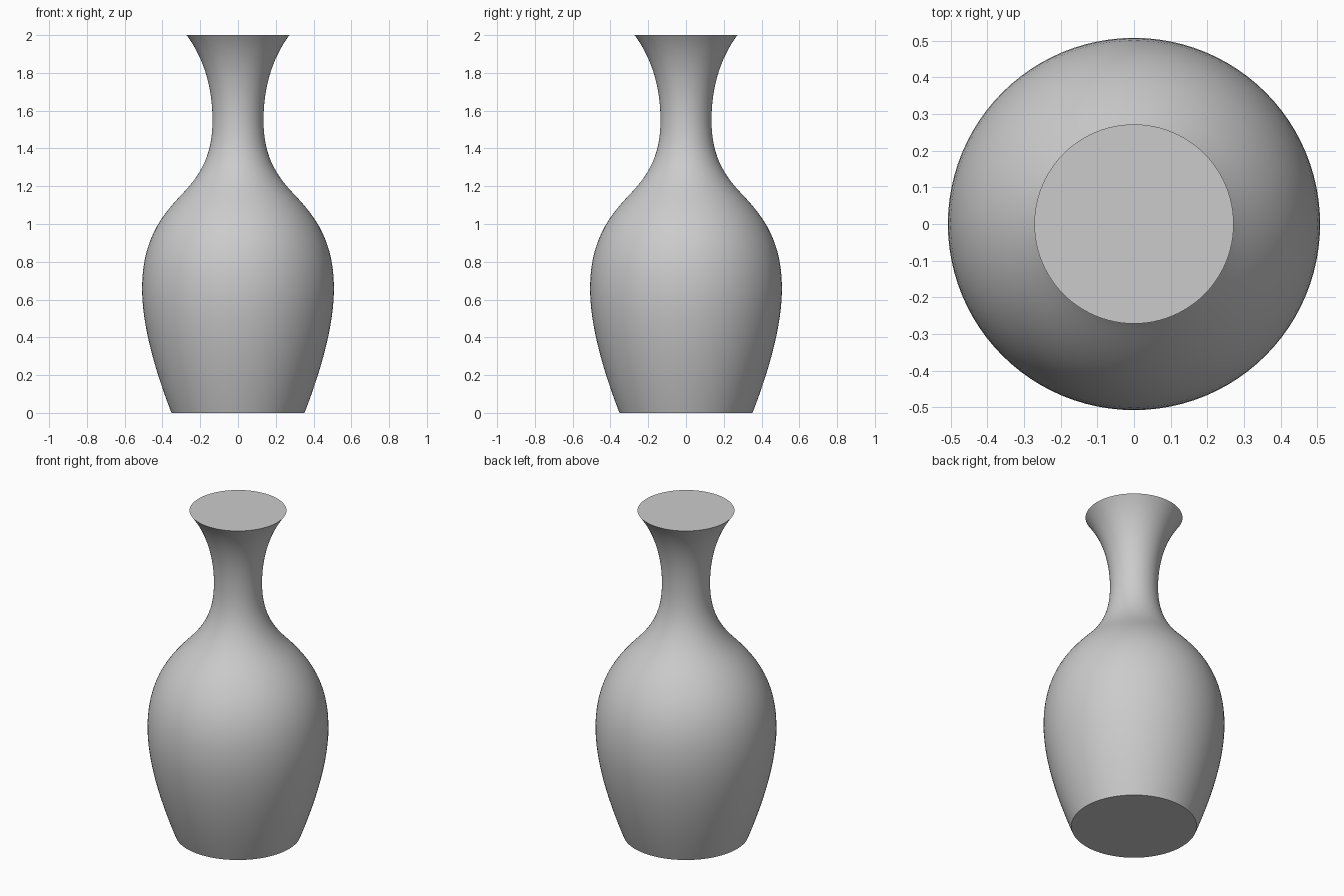
import bpy
import bmesh
import math
from mathutils import Vector
from mathutils.geometry import interpolate_bezier

default = bpy.data.objects.get("Cube")
if default:
    bpy.data.objects.remove(default, do_unlink=True)

# Grey clay material
clay = bpy.data.materials.new("grey clay")
clay.use_nodes = True
colour = (0.6, 0.6, 0.6, 1)
clay.diffuse_color = colour
clay.node_tree.nodes["Principled BSDF"].inputs["Base Color"].default_value = colour

# Side profile as (radius, height): knot, handle, handle, knot ...
profile = [
    (0.352, 0), (0.43, 0.2), (0.508, 0.45),          # foot
    (0.508, 0.66), (0.508, 0.92), (0.40, 1.05),      # belly
    (0.29, 1.165), (0.18, 1.28), (0.135, 1.39),      # shoulder
    (0.135, 1.55), (0.135, 1.74), (0.19, 1.89),      # neck
    (0.272, 2),                                      # rim
]
knots = [Vector((r, 0, z)) for r, z in profile]
outline = [knots[0]]
for i in range(0, len(knots) - 1, 3):
    outline += interpolate_bezier(*knots[i:i + 4], 14)[1:]

# Solid vase body: turned profile with flat caps at foot and rim
SIDES = 96
bm = bmesh.new()
rings = []
for p in outline:
    angles = [2 * math.pi * k / SIDES for k in range(SIDES)]
    rings.append([bm.verts.new((p.x * math.cos(a), p.x * math.sin(a), p.z)) for a in angles])
for low, high in zip(rings, rings[1:]):
    for k in range(SIDES):
        n = (k + 1) % SIDES
        bm.faces.new((low[k], low[n], high[n], high[k]))
bm.faces.new(rings[0][::-1])
bm.faces.new(rings[-1])

mesh = bpy.data.meshes.new("vase_body")
bm.to_mesh(mesh)
bm.free()
mesh.materials.append(clay)
vase = bpy.data.objects.new("vase_body", mesh)
bpy.context.collection.objects.link(vase)

# Smooth wall, crisp foot and rim edges
bpy.ops.object.select_all(action='DESELECT')
vase.select_set(True)
bpy.context.view_layer.objects.active = vase
bpy.ops.object.shade_smooth_by_angle(angle=math.radians(35))
